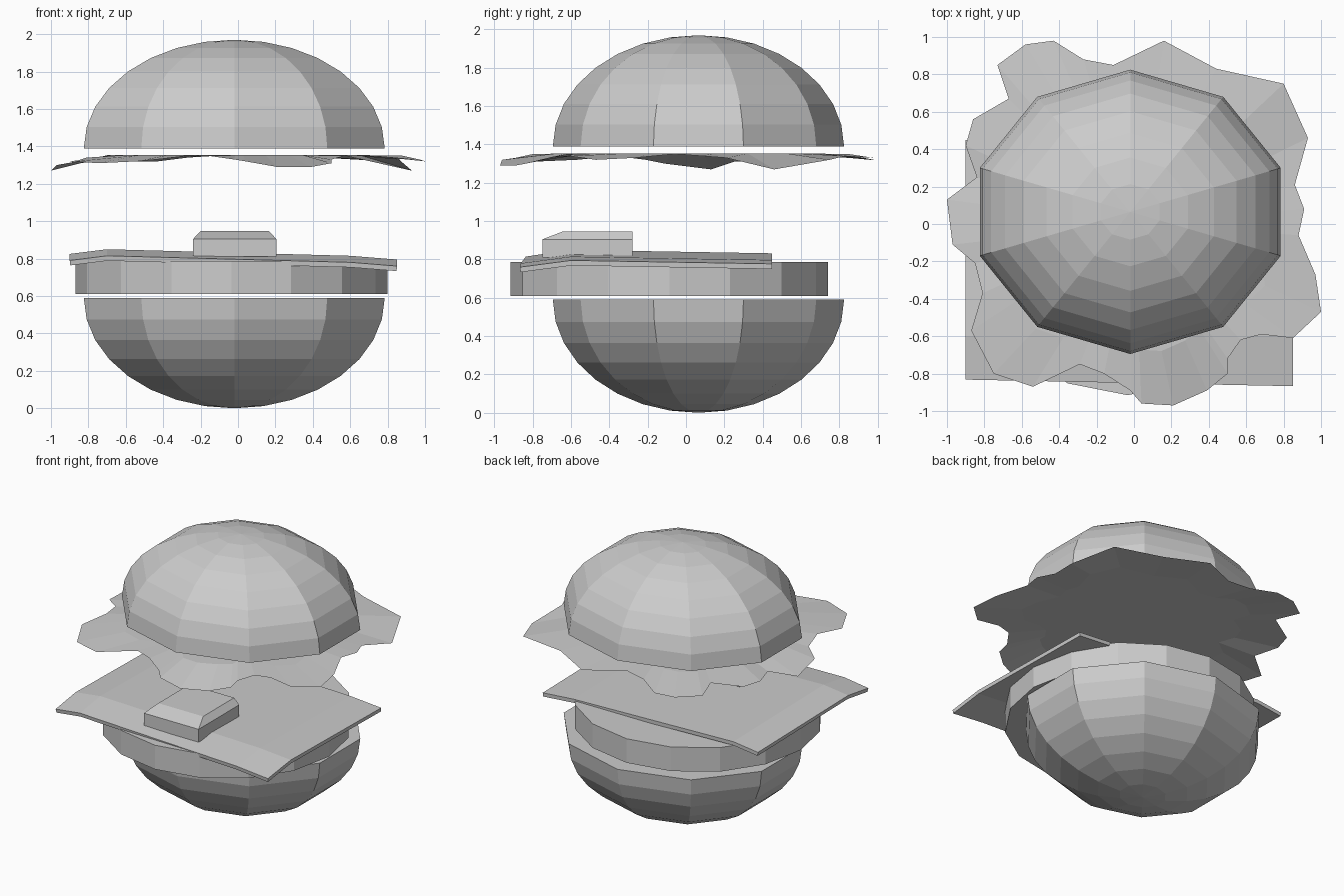
import bpy, bmesh, math

if "Cube" in bpy.data.objects:
    bpy.data.objects.remove(bpy.data.objects["Cube"], do_unlink=True)

GREY = (0.6, 0.6, 0.6, 1)
grey = bpy.data.materials.new("plain_grey")
grey.use_nodes = True
grey.diffuse_color = GREY
grey.node_tree.nodes["Principled BSDF"].inputs["Base Color"].default_value = GREY


def finish(bm, name, fix_normals=True):
    """Turn a bmesh into a flat shaded object."""
    if fix_normals:
        bmesh.ops.recalc_face_normals(bm, faces=bm.faces)
    mesh = bpy.data.meshes.new(name)
    bm.to_mesh(mesh)
    bm.free()
    mesh.materials.append(grey)
    obj = bpy.data.objects.new(name, mesh)
    bpy.context.collection.objects.link(obj)
    return obj


def bridge(bm, a, b):
    for i in range(len(a)):
        j = (i + 1) % len(a)
        bm.faces.new((a[i], a[j], b[j], b[i]))


def ring(bm, sides, centre, rx, ry, z):
    """Elliptical ring with one corner pointing back."""
    angles = [math.pi / 2 + math.tau * i / sides for i in range(sides)]
    return [bm.verts.new((centre[0] + rx * math.cos(a), centre[1] + ry * math.sin(a), z))
            for a in angles]


def half_bun(name, z, height, steps=8):
    """Half ellipsoid with a flat cap; negative height points down."""
    bm = bmesh.new()
    centre = (-0.02, 0.065)
    rings = []
    for k in range(steps):
        t = math.pi / 2 * k / steps
        rings.append(ring(bm, 10, centre, 0.846 * math.cos(t), 0.76 * math.cos(t),
                          z + height * math.sin(t)))
    for a, b in zip(rings, rings[1:]):
        bridge(bm, a, b)
    pole = bm.verts.new((*centre, z + height))
    for i in range(10):
        bm.faces.new((rings[-1][i], rings[-1][(i + 1) % 10], pole))
    bm.faces.new(rings[0])
    finish(bm, name)


half_bun("top_bun", 1.39, 0.58)
half_bun("bottom_bun", 0.59, -0.59)

# Patty: a squat sixteen sided drum
bm = bmesh.new()
low, high = (ring(bm, 16, (-0.035, -0.087), 0.835, 0.828, z) for z in (0.61, 0.787))
bridge(bm, low, high)
bm.faces.new(low)
bm.faces.new(high)
finish(bm, "patty")

# Cheese slice: a bent sheet drooping at the sides and front
bm = bmesh.new()
columns = [(-0.9, 0.825), (-0.7, 0.85), (0.6, 0.815), (0.85, 0.795)]
rows = [(-0.85, -0.035), (-0.6, 0), (0.45, -0.018)]
grid = [[bm.verts.new((x, y - 0.02 * x * (y < -0.7), z + dz)) for x, z in columns]
        for y, dz in rows]
for r in range(len(rows) - 1):
    for c in range(len(columns) - 1):
        bm.faces.new((grid[r][c], grid[r][c + 1], grid[r + 1][c + 1], grid[r + 1][c]))
cheese = finish(bm, "cheese_slice")
thick = cheese.modifiers.new("thickness", "SOLIDIFY")
thick.thickness = 0.027
thick.offset = -1

# Pickle: a block chamfered on the front and both sides
bm = bmesh.new()
loops = []
for left, right, front, z in ((-0.24, 0.205, -0.75, 0.81),
                              (-0.24, 0.205, -0.75, 0.905),
                              (-0.2, 0.165, -0.64, 0.947)):
    loops.append([bm.verts.new((x, y, z)) for x, y in
                  ((left, front), (right, front), (right, -0.28), (left, -0.28))])
for a, b in zip(loops, loops[1:]):
    bridge(bm, a, b)
bm.faces.new(loops[0])
bm.faces.new(loops[-1])
finish(bm, "pickle")

# Lettuce leaf: ragged outline as x, y and droop below the flat middle
outline = [
    (-.73, .85, .02), (-.58, .96, .03), (-.43, .98, .03), (-.27, .88, .01),
    (-.11, .85, 0), (.16, .98, .02), (.44, .83, .01), (.8, .75, .03),
    (.93, .46, .08), (.86, .21, .02), (.91, .08, .01), (.88, -.06, 0),
    (.97, -.27, .02), (1, -.47, .03), (.85, -.61, .01), (.68, -.59, 0),
    (.57, -.62, 0), (.5, -.72, .02), (.5, -.8, .04), (.39, -.89, .06),
    (.21, -.97, .06), (.04, -.96, .03), (-.02, -.89, .02), (-.16, -.8, 0),
    (-.29, -.75, 0), (-.54, -.87, .03), (-.75, -.8, .04), (-.87, -.57, .03),
    (-.81, -.37, .01), (-.85, -.21, .03), (-.97, -.11, .05), (-1, .13, .08),
    (-.84, .25, .04), (-.9, .42, .03), (-.86, .56, .03), (-.67, .67, .01)]
bm = bmesh.new()
outer = [bm.verts.new((x, y, 1.35 - droop)) for x, y, droop in outline]
inner = [bm.verts.new((0.7 * x, 0.7 * y, 1.353)) for x, y, droop in outline]
bridge(bm, inner, outer)
bm.faces.new(inner)
for face in bm.faces:
    face.normal_update()
    if face.normal.z < 0:
        face.normal_flip()
finish(bm, "lettuce_leaf", fix_normals=False)
